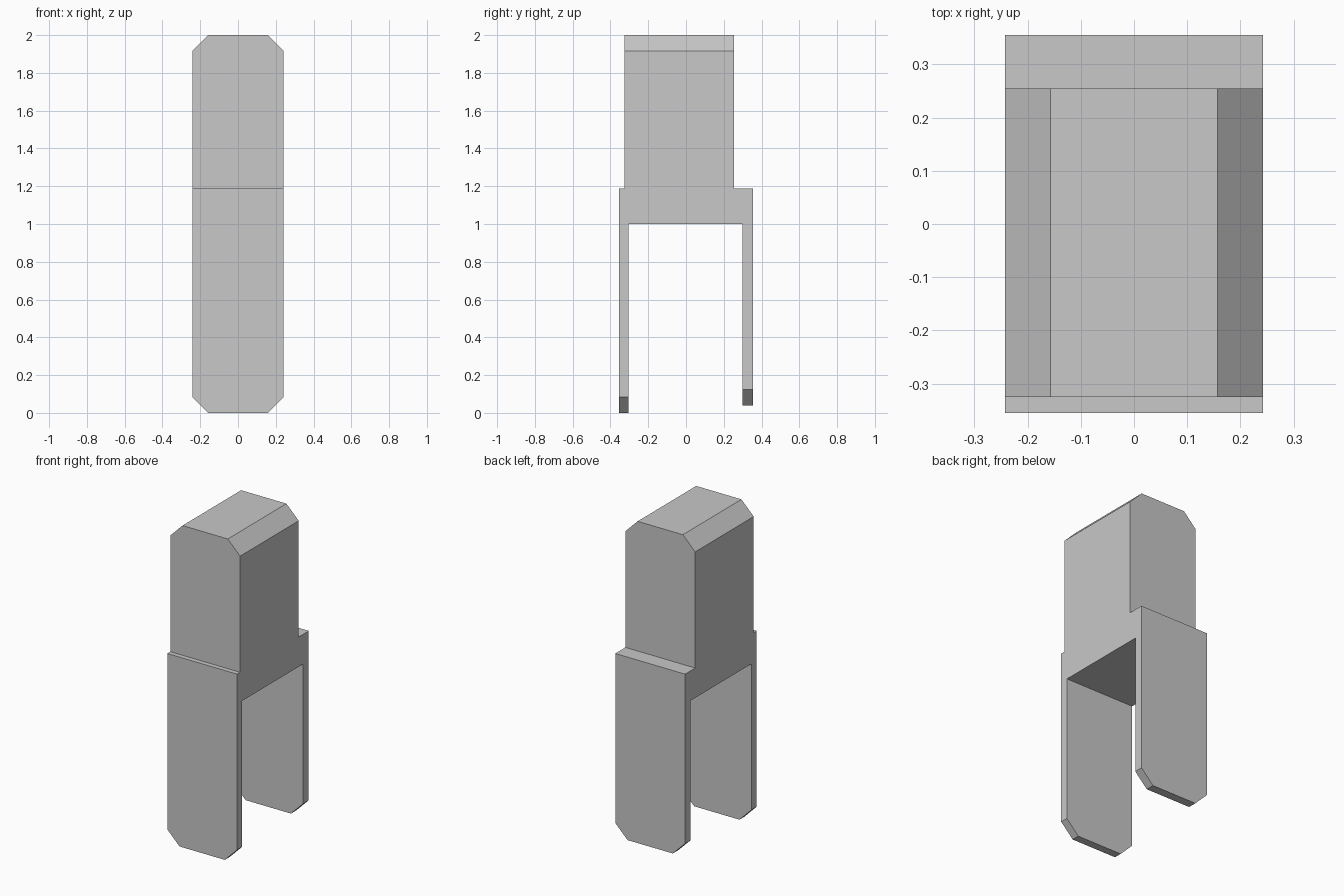
import bpy
import bmesh

# Remove the default object
cube = bpy.data.objects.get("Cube")
if cube:
    bpy.data.objects.remove(cube, do_unlink=True)

HALF_WIDTH = 0.242
CHAMFER = 0.085

# Plain grey material
grey = bpy.data.materials.new("light_grey")
grey.use_nodes = True
colour = (0.58, 0.58, 0.58, 1)
grey.diffuse_color = colour
grey.node_tree.nodes["Principled BSDF"].inputs["Base Color"].default_value = colour

# Side profile (y, z): raised block, shoulders and two thin legs
profile = [
    (-0.355, 0), (-0.305, 0), (-0.305, 1.0), (0.30, 1.0),
    (0.30, 0.04), (0.355, 0.04), (0.355, 1.187), (0.255, 1.187),
    (0.255, 2.0), (-0.325, 2.0), (-0.325, 1.187), (-0.355, 1.187),
]

# Extrude the profile across the width
bm = bmesh.new()
side = bm.faces.new([bm.verts.new((-HALF_WIDTH, y, z)) for y, z in profile])
result = bmesh.ops.extrude_face_region(bm, geom=[side], use_keep_orig=True)
moved = [v for v in result["geom"] if isinstance(v, bmesh.types.BMVert)]
bmesh.ops.translate(bm, verts=moved, vec=(2 * HALF_WIDTH, 0, 0))
bmesh.ops.recalc_face_normals(bm, faces=bm.faces[:])


# Chamfer the corners of the top and of both leg tips
def is_corner(edge):
    a, b = (v.co for v in edge.verts)
    flat = abs(a.x - b.x) < 0.001 and abs(a.z - b.z) < 0.001
    return flat and (a.z > 1.9 or a.z < 0.1)


corners = [e for e in bm.edges if is_corner(e)]
bmesh.ops.bevel(bm, geom=corners, offset=CHAMFER, offset_type='OFFSET',
                segments=1, profile=0.5, affect='EDGES')
bmesh.ops.recalc_face_normals(bm, faces=bm.faces[:])

mesh = bpy.data.meshes.new("forked_block")
bm.to_mesh(mesh)
bm.free()
mesh.materials.append(grey)
block = bpy.data.objects.new("forked_block", mesh)
bpy.context.collection.objects.link(block)
